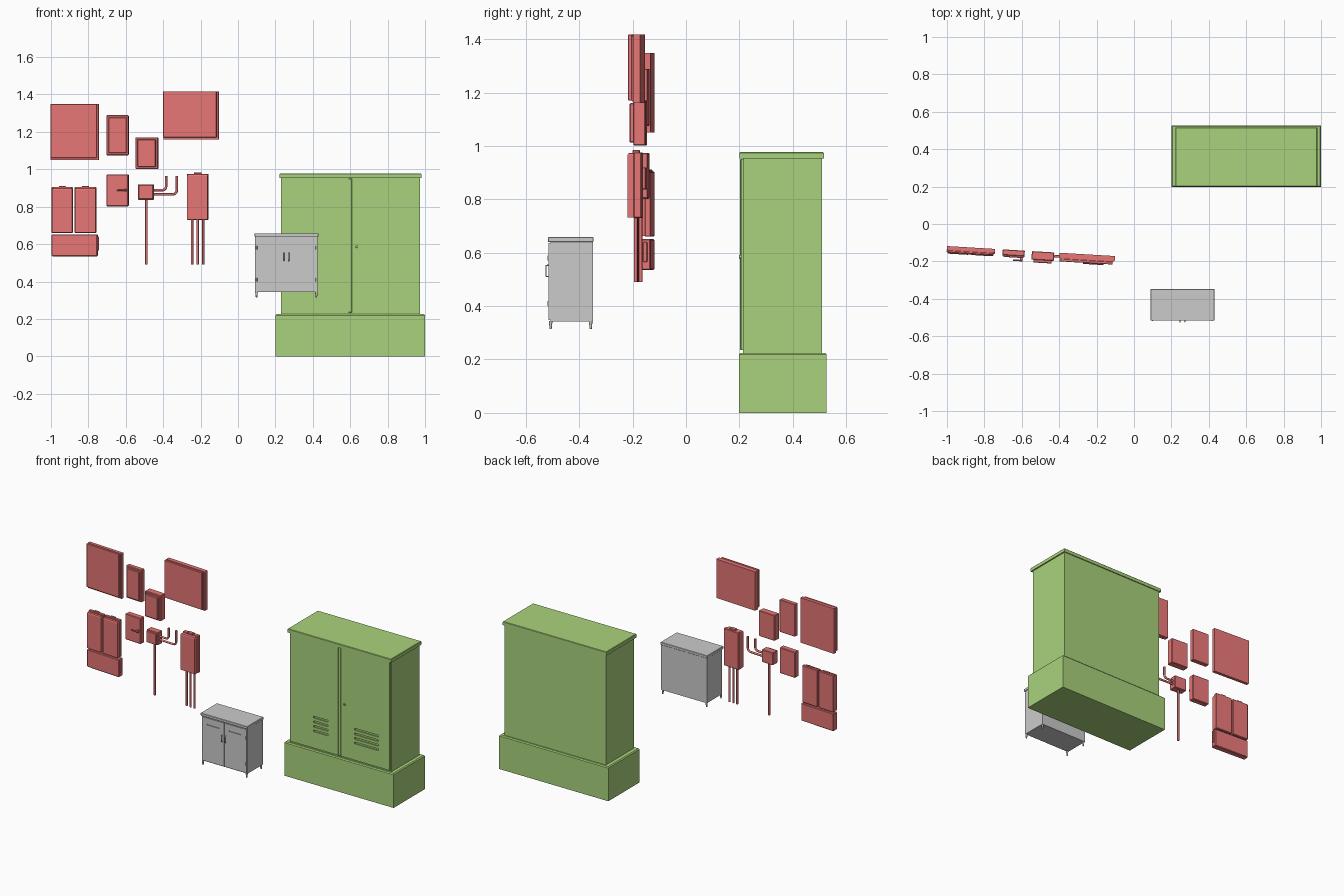
import bpy, bmesh, math
from mathutils import Matrix, Vector

if "Cube" in bpy.data.objects:
    bpy.data.objects.remove(bpy.data.objects["Cube"])


def material(name, rgb):
    m = bpy.data.materials.new(name)
    m.diffuse_color = (*rgb, 1)
    m.use_nodes = True
    m.node_tree.nodes["Principled BSDF"].inputs["Base Color"].default_value = m.diffuse_color
    return m


RED = material("red_paint", (0.8, 0.18, 0.18))
GREEN = material("green_paint", (0.4, 0.65, 0.2))
I = Matrix.Identity(4)
# The wall units stand on a line turned slightly about z
WALL = (Matrix.Translation((-1, -0.118, 0)) @ Matrix.Rotation(math.radians(-3.4), 4, 'Z')
        @ Matrix.Translation((1, 0, 0)))


def add(name, bm, mat, M):
    me = bpy.data.meshes.new(name)
    bm.to_mesh(me)
    bm.free()
    ob = bpy.data.objects.new(name, me)
    bpy.context.collection.objects.link(ob)
    if mat:
        me.materials.append(mat)
    ob.matrix_world = M
    return ob


def box(name, x, y, z, mat=None, M=I, bevel=0, top_only=False, segs=1):
    bm = bmesh.new()
    bmesh.ops.create_cube(bm, size=1)
    for v in bm.verts:
        v.co = Vector([sum(r) / 2 + c * (r[1] - r[0]) for r, c in zip((x, y, z), v.co)])
    if bevel:
        zm = sum(z) / 2
        edges = [e for e in bm.edges if not top_only or all(v.co.z > zm for v in e.verts)]
        bmesh.ops.bevel(bm, geom=edges, offset=bevel, segments=segs, affect='EDGES', profile=0.5)
    return add(name, bm, mat, M)


def wall(name, x, d, z, **k):
    return box(name, x, (-d[1], -d[0]), z, RED, WALL, **k)


def cone(name, p, r1, r2, z, mat=None, M=I, n=12):
    bm = bmesh.new()
    bmesh.ops.create_cone(bm, cap_ends=True, segments=n, radius1=r1, radius2=r2, depth=z[1] - z[0])
    bmesh.ops.translate(bm, verts=bm.verts, vec=(p[0], p[1], sum(z) / 2))
    for f in bm.faces:
        f.smooth = len(f.verts) == 4
    return add(name, bm, mat, M)


def tube(name, pts, r, mat=None, M=I):
    cu = bpy.data.curves.new(name, 'CURVE')
    cu.dimensions = '3D'
    cu.bevel_depth = r
    cu.bevel_resolution = 2
    cu.use_fill_caps = True
    s = cu.splines.new('POLY')
    s.points.add(len(pts) - 1)
    for q, p in zip(s.points, pts):
        q.co = (*p, 1)
    if mat:
        cu.materials.append(mat)
    ob = bpy.data.objects.new(name, cu)
    bpy.context.collection.objects.link(ob)
    ob.matrix_world = M
    return ob


def cut(ob, slots):
    # sink rectangular slots into a panel
    for x, y, z in slots:
        c = box("cutter", x, y, z)
        m = ob.modifiers.new("slot", 'BOOLEAN')
        m.operation, m.solver, m.object = 'DIFFERENCE', 'EXACT', c
        bpy.context.view_layer.objects.active = ob
        bpy.ops.object.modifier_apply(modifier=m.name)
        bpy.data.objects.remove(c)


# Green street cabinet
box("cabinet_plinth", (0.2, 1.0), (0.198, 0.526), (0, 0.225), GREEN, bevel=0.006, top_only=True)
box("cabinet_body", (0.23, 0.972), (0.214, 0.51), (0.22, 0.965), GREEN)
box("cabinet_roof", (0.222, 0.98), (0.2, 0.516), (0.953, 0.977), GREEN, bevel=0.003, top_only=True)
for side, x, sx in (("left", (0.236, 0.597), (0.41, 0.515)), ("right", (0.601, 0.966), (0.71, 0.885))):
    door = box(f"cabinet_door_{side}", x, (0.206, 0.216), (0.235, 0.951), GREEN)
    cut(door, [(sx, (0.2, 0.213), (zc - 0.006, zc + 0.006)) for zc in (0.35, 0.38, 0.41, 0.44)])
box("cabinet_door_strip", (0.59, 0.61), (0.203, 0.21), (0.235, 0.951), GREEN, bevel=0.002)
lock = cone("cabinet_lock", (0, 0), 0.007, 0.006, (0, 0.008), GREEN,
            Matrix.Translation((0.636, 0.206, 0.585)) @ Matrix.Rotation(math.pi / 2, 4, 'X'))

# Grey two-door locker on tapered feet
box("locker_body", (0.092, 0.426), (-0.508, -0.349), (0.343, 0.65))
box("locker_top", (0.088, 0.43), (-0.517, -0.347), (0.64, 0.658), bevel=0.002)
for side, x, sx, hx in (("left", (0.096, 0.257), (0.135, 0.225), 0.246),
                        ("right", (0.261, 0.422), (0.295, 0.383), 0.272)):
    door = box(f"locker_door_{side}", x, (-0.515, -0.506), (0.348, 0.636))
    cut(door, [(sx, (-0.52, -0.51), (0.59, 0.597))])
    tube(f"locker_handle_{side}", [(hx, -0.512, 0.51), (hx, -0.524, 0.512),
                                   (hx, -0.524, 0.552), (hx, -0.512, 0.554)], 0.0025)
    ex = 0.1 if side == "left" else 0.418
    for z in (0.41, 0.58):
        cone(f"locker_hinge_{side}", (ex, -0.516), 0.003, 0.003, (z - 0.01, z + 0.01), n=8)
for x in (0.099, 0.419):
    for y in (-0.507, -0.357):
        cone("locker_foot", (x, y), 0.004, 0.007, (0.315, 0.344))

# Wall boxes: back shell, narrower seam, door in front
for name, x, z, d in (("wide_box", (-1, -0.743), (1.05, 1.348), 0.034),
                      ("large_box", (-0.396, -0.1), (1.16, 1.417), 0.046)):
    wall(name + "_shell", x, (0, d * 0.6), z)
    wall(name + "_seam", (x[0] + .006, x[1] - .006), (d * .55, d * .7), (z[0] + .006, z[1] - .006))
    wall(name + "_door", (x[0], x[1] - 0.01), (d * 0.68, d), (z[0] + 0.01, z[1]), bevel=0.002)

# Wall boxes with a raised inset lid
for name, x, z, d in (("tall_box", (-0.701, -0.583), (1.075, 1.289), 0.04),
                      ("small_box", (-0.545, -0.425), (1.002, 1.171), 0.06)):
    wall(name + "_shell", x, (0, d * 0.75), z, bevel=0.003)
    wall(name + "_lid", (x[0] + .011, x[1] - .011), (d * .7, d), (z[0] + .011, z[1] - .011), bevel=0.003)

# Twin meter housing with terminal box below
for i, x in enumerate(((-0.995, -0.881), (-0.873, -0.756))):
    c = sum(x) / 2
    wall(f"meter_back_{i}", x, (0, 0.022), (0.66, 0.904), bevel=0.003)
    wall(f"meter_cover_{i}", (x[0] + .003, x[1] - .003), (0.02, 0.04), (0.662, 0.9), bevel=0.01,
         top_only=True, segs=2)
    wall(f"meter_tab_{i}", (c - 0.018, c + 0.018), (0.005, 0.018), (0.9, 0.912), bevel=0.003)
wall("terminal_box", (-0.995, -0.749), (0, 0.038), (0.535, 0.652), bevel=0.004)
wall("terminal_box_latch", (-0.751, -0.742), (0.012, 0.027), (0.565, 0.64), bevel=0.002)

# Switch box with lever
wall("switch_box", (-0.701, -0.583), (0, 0.038), (0.802, 0.973), bevel=0.004)
wall("switch_hub", (-0.606, -0.592), (0.036, 0.055), (0.88, 0.895), bevel=0.002)
wall("switch_lever", (-0.643, -0.592), (0.05, 0.058), (0.884, 0.891), bevel=0.002)

# Junction box with pipes
wall("junction_box", (-0.532, -0.447), (0, 0.045), (0.837, 0.92), bevel=0.003)
wall("junction_lid", (-0.528, -0.451), (0.044, 0.056), (0.841, 0.916), bevel=0.003)
tube("junction_drop_pipe", [(-0.488, -0.022, 0.84), (-0.488, -0.022, 0.49)], 0.0068, RED, WALL)
for name, x, z in (("short", -0.382, 0.888), ("long", -0.325, 0.866)):
    r = 0.022
    arc = [(x - r + r * math.sin(a), -0.02, z + r - r * math.cos(a))
           for a in [math.pi / 2 * i / 6 for i in range(7)]]
    tube(f"junction_elbow_pipe_{name}", [(-0.45, -0.02, z)] + arc + [(x, -0.02, 0.963)],
         0.0066, RED, WALL)

# Distribution unit with three pipes
wall("feeder_back", (-0.271, -0.155), (0, 0.028), (0.73, 0.976), bevel=0.003)
wall("feeder_cover", (-0.268, -0.158), (0.026, 0.052), (0.732, 0.974), bevel=0.01, top_only=True, segs=2)
wall("feeder_tab", (-0.233, -0.193), (0.008, 0.035), (0.97, 0.984), bevel=0.003)
for x in (-0.243, -0.213, -0.183):
    tube("feeder_pipe", [(x, -0.022, 0.735), (x, -0.022, 0.49)], 0.0065, RED, WALL)
